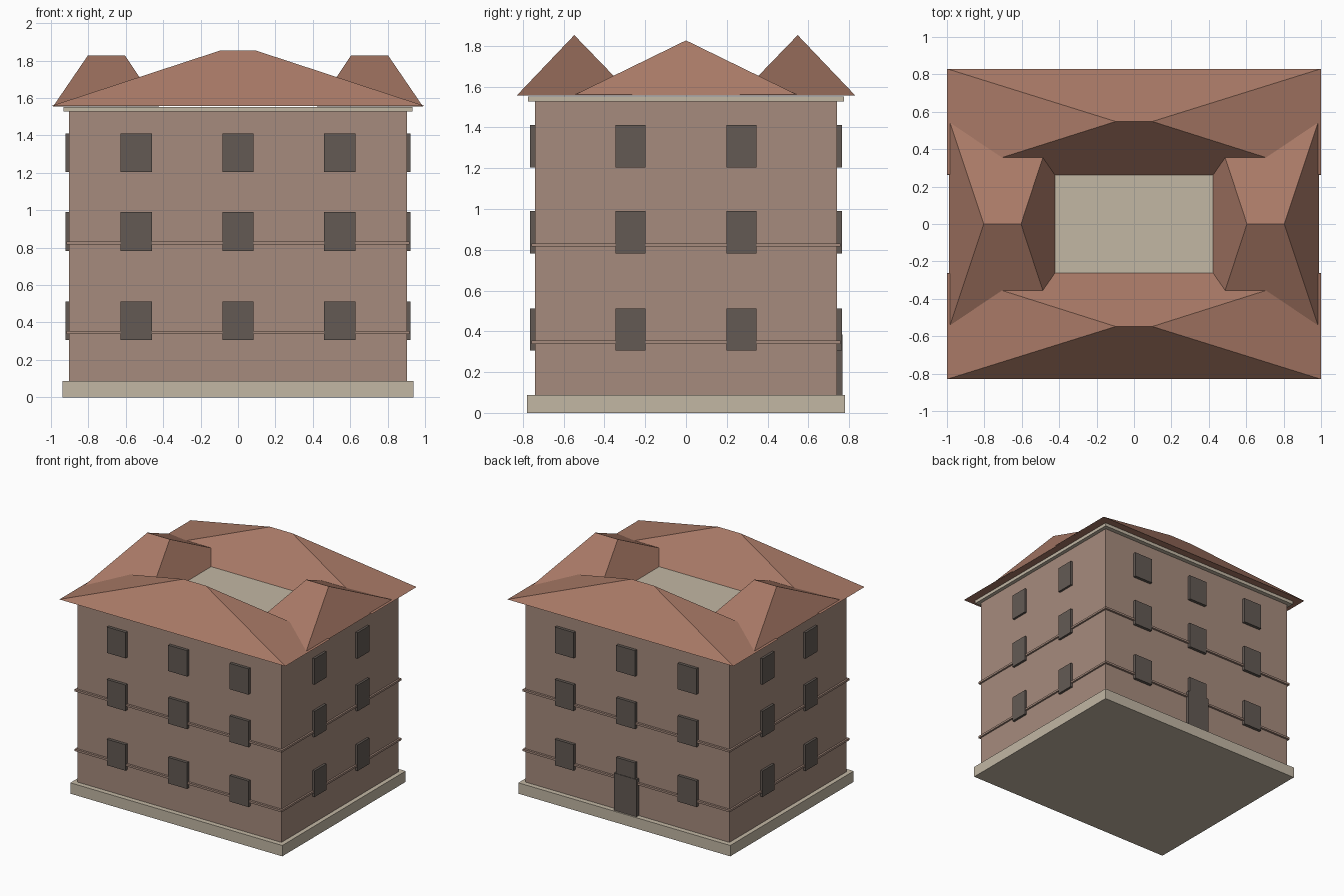
import bpy

if "Cube" in bpy.data.objects:
    bpy.data.objects.remove(bpy.data.objects["Cube"])


def material(name, r, g, b):
    """Flat colour from 0-255 display values, stored as linear."""
    m = bpy.data.materials.new(name)
    m.diffuse_color = [(c / 255 / 12.92 if c < 11 else ((c / 255 + 0.055) / 1.055) ** 2.4)
                       for c in (r, g, b)] + [1]
    m.use_nodes = True
    m.node_tree.nodes["Principled BSDF"].inputs["Base Color"].default_value = m.diffuse_color
    return m


WALL = material("dusty plaster", 166, 139, 125)
STONE = material("pale stone", 194, 183, 164)
ROOF = material("terracotta roof", 168, 121, 102)
DARK = material("dark shutter", 99, 90, 84)


def mesh(name, verts, faces, mat):
    me = bpy.data.meshes.new(name)
    me.from_pydata(verts, [], faces)
    me.materials.append(mat)
    ob = bpy.data.objects.new(name, me)
    bpy.context.collection.objects.link(ob)
    return ob


def box(name, x, y, z, mat):
    """Box from (min, max) pairs."""
    verts = [(a, b, c) for c in z for a, b in
             ((x[0], y[0]), (x[1], y[0]), (x[1], y[1]), (x[0], y[1]))]
    faces = [(3, 2, 1, 0), (4, 5, 6, 7)] + [
        (i, (i + 1) % 4, (i + 1) % 4 + 4, i + 4) for i in range(4)]
    return mesh(name, verts, faces, mat)


def hip_roof(name, x, y, z, ridge_x, ridge_y, top):
    """Hipped roof with its ridge running along x."""
    verts = [(x[0], y[0], z), (x[1], y[0], z), (x[1], y[1], z), (x[0], y[1], z),
             (ridge_x[0], ridge_y, top), (ridge_x[1], ridge_y, top)]
    faces = [(3, 2, 1, 0), (0, 1, 5, 4), (1, 2, 5), (2, 3, 4, 5), (3, 0, 4)]
    return mesh(name, verts, faces, ROOF)


def span(centre, half):
    return (centre - half, centre + half)


def outward(side, inner, outer):
    return tuple(sorted((side * inner, side * outer)))


# Plinth, walls, cornice slab
box("plinth", span(0, 0.938), span(0, 0.78), (0, 0.087), STONE)
box("walls", span(0, 0.903), span(0, 0.74), (0.05, 1.54), WALL)
box("cornice_slab", span(0, 0.933), span(0, 0.775), (1.527, 1.553), STONE)

# String courses
for z in (0.346, 0.824):
    box("string_course", span(0, 0.917), span(0, 0.757), span(z, 0.008), WALL)

# Windows on all four sides of three floors
for z in ((0.305, 0.513), (0.783, 0.991), (1.204, 1.411)):
    for side in (-1, 1):
        for c in (-0.544, 0, 0.544):
            box("long_side_window", span(c, 0.083), outward(side, 0.72, 0.764), z, DARK)
        for c in (-0.272, 0.272):
            box("short_side_window", outward(side, 0.88, 0.921), span(c, 0.074), z, DARK)

# Back door
box("back_door", span(0, 0.1), (0.72, 0.768), (0.08, 0.385), DARK)

# Four hipped roofs around the sunken middle
for s in (-1, 1):
    hip_roof("long_wing_roof", (-1, 1), outward(s, 0.262, 0.83), 1.557,
             (-0.098, 0.098), s * 0.548, 1.853)
    hip_roof("short_wing_roof", outward(s, 0.422, 0.988), span(0, 0.555), 1.556,
             outward(s, 0.604, 0.803), 0, 1.827)
